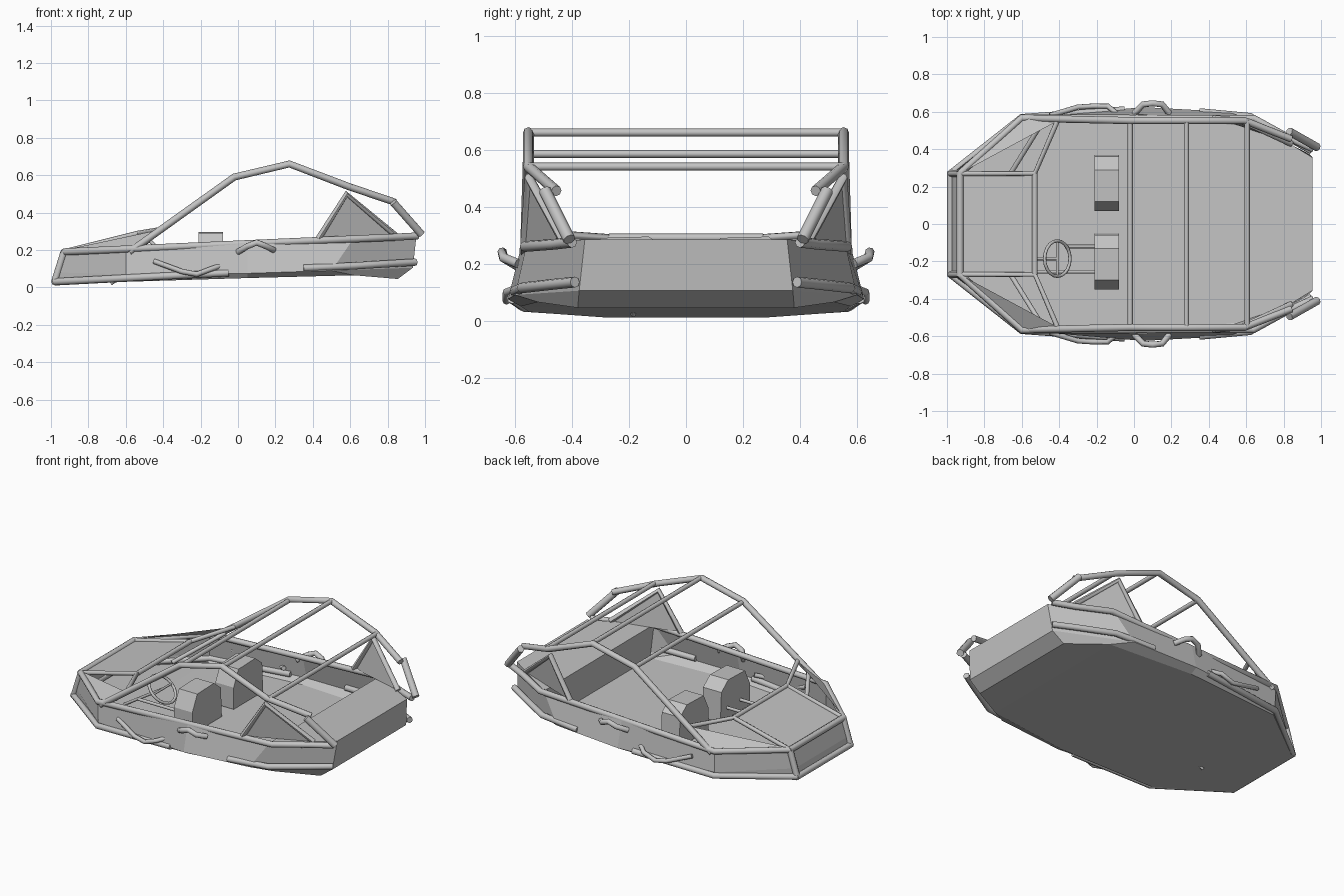
import bpy, bmesh, math
from mathutils import Vector

cube = bpy.data.objects.get("Cube")
if cube:
    bpy.data.objects.remove(cube, do_unlink=True)

grey = bpy.data.materials.new("plain_grey")
grey.use_nodes = True
COL = (0.55, 0.55, 0.55, 1)
grey.diffuse_color = COL
grey.node_tree.nodes["Principled BSDF"].inputs["Base Color"].default_value = COL


def link(name, data):
    obj = bpy.data.objects.new(name, data)
    bpy.context.collection.objects.link(obj)
    return obj


def mirror(pts):
    return [(x, -y, z) for x, y, z in pts]


def pipe(name, pts, r=0.019, cyclic=False):
    """Round tube through the points, with closed ends."""
    cu = bpy.data.curves.new(name, 'CURVE')
    cu.dimensions = '3D'
    cu.bevel_depth = r
    cu.bevel_resolution = 2
    cu.use_fill_caps = True
    sp = cu.splines.new('POLY')
    sp.points.add(len(pts) - 1)
    for p, co in zip(sp.points, pts):
        p.co = (*co, 1)
    sp.use_cyclic_u = cyclic
    cu.materials.append(grey)
    obj = link(name, cu)
    bpy.ops.object.select_all(action='DESELECT')
    obj.select_set(True)
    bpy.context.view_layer.objects.active = obj
    bpy.ops.object.convert(target='MESH')
    bpy.ops.object.shade_smooth_by_angle(angle=math.radians(50))


def pair(name, pts, r=0.019):
    pipe(name + "_left", pts, r)
    pipe(name + "_right", mirror(pts), r)


def cross(name, x, y, z, r=0.019):
    pipe(name, [(x, -y, z), (x, y, z)], r)


def mesh(name, build):
    me = bpy.data.meshes.new(name)
    bm = bmesh.new()
    build(bm)
    bmesh.ops.recalc_face_normals(bm, faces=bm.faces)
    bm.to_mesh(me)
    bm.free()
    me.materials.append(grey)
    return link(name, me)


def panel(name, pts):
    mesh(name, lambda bm: bm.faces.new([bm.verts.new(p) for p in pts]))


# Hull outlines, nose to tail along one side
bottom = [(-.98, .27, .01), (-.6, .55, .03), (.05, .58, .05), (.62, .52, .065), (.855, .38, .045)]
middle = [(-.965, .27, .08), (-.6, .565, .07), (.05, .625, .075), (.5, .6, .09), (.935, .375, .105)]
top = [(-.93, .27, .19), (-.6, .57, .2), (.05, .585, .235), (.62, .56, .265), (.955, .355, .285)]


def hull(bm):
    rings = [[bm.verts.new(p) for p in half + mirror(half)[::-1]] for half in (bottom, middle, top)]
    n = len(rings[0])
    for lo, hi in zip(rings, rings[1:]):
        for i in range(n):
            j = (i + 1) % n
            bm.faces.new((lo[i], lo[j], hi[j], hi[i]))
    # floor strips, one between each pair of stations
    lo = rings[0]
    for i in range(len(bottom) - 1):
        bm.faces.new((lo[i], lo[i + 1], lo[n - 2 - i], lo[n - 1 - i]))


mesh("hull", hull)

# Rear deck with a step down to the floor
deck = top[3:]
panel("rear_deck", deck + mirror(deck)[::-1])
step = [bottom[3], top[3]]
panel("deck_step", step + mirror(step)[::-1])

# Hood and side panels
hood = [(-.93, .27, .19), (-.53, .27, .29)]
panel("hood", hood + mirror(hood)[::-1])
cowl = [(-.93, .27, .2), (-.41, .55, .31), (-.6, .57, .2)]
fin = [(.43, .57, .26), (.58, .55, .51), (.84, .43, .28)]
for name, pts in (("cowl_side", cowl), ("rear_fin", fin)):
    panel(name + "_left", pts)
    panel(name + "_right", mirror(pts))

# Perimeter rails
pair("lower_rail", [(-.98, .27, .03), (-.6, .57, .05), (-.05, .61, .078)])
pair("lower_rear_rail", [(.35, .6, .103), (.62, .575, .115), (.83, .46, .128), (.95, .39, .135)])
pair("upper_rail", [(-.93, .27, .19), (-.6, .567, .205), (.64, .565, .26),
                    (.83, .46, .268), (.96, .4, .275)])
pair("nose_post", [(-.98, .27, .03), (-.93, .27, .19)])
cross("nose_lower_bar", -.98, .28, .03)
cross("nose_upper_bar", -.93, .28, .19)

# Hood frame
pair("hood_frame", [(-.93, .27, .19), (-.53, .27, .29), (-.41, .55, .31)], .014)
cross("hood_rear_bar", -.53, .27, .29, .015)
pair("nose_brace", [(-.48, .56, .25), (-.66, .27, .12)], .013)

# Roll cage
pair("cage_side", [(-.58, .565, .19), (-.02, .553, .59), (.275, .553, .66),
                   (.59, .553, .54), (.84, .455, .455)])
pair("rear_bumper", [(.83, .495, .455), (.98, .41, .285)], .022)
for i, (x, z) in enumerate(((-.02, .585), (.28, .66), (.605, .54))):
    cross("cage_crossbar_%d" % (i + 1), x, .555, z, .014)
pair("fin_frame", [(.43, .565, .26), (.58, .55, .5), (.84, .43, .28)], .017)

# Side bumps
pair("side_step", [(0, .59, .19), (.05, .64, .22), (.1, .645, .24), (.15, .64, .22), (.19, .59, .2)], .017)
pair("side_guard", [(-.45, .58, .14), (-.3, .625, .085), (-.22, .63, .07),
                    (-.14, .63, .1), (-.08, .58, .12)], .014)

# Seats: rounded blocks extruded along x
profile = [(-.15, .05), (-.15, .19), (-.1, .29), (.07, .295), (.14, .24), (.15, .05)]


def seat(yc):
    def build(bm):
        face = bm.faces.new([bm.verts.new((-.21, yc + y, z)) for y, z in profile])
        out = bmesh.ops.extrude_face_region(bm, geom=[face])
        moved = [v for v in out['geom'] if isinstance(v, bmesh.types.BMVert)]
        bmesh.ops.translate(bm, verts=moved, vec=(.13, 0, 0))
    return build


mesh("seat_left", seat(.22))
mesh("seat_right", seat(-.2))

# Steering wheel, column and floor rods
hub = Vector((-.41, -.185, .19))
ring = []
for i in range(20):
    a = math.tau * i / 20
    ring.append(hub + Vector((.068 * math.cos(a), .095 * math.sin(a), -.066 * math.cos(a))))
pipe("steering_wheel", ring, .009, True)
pipe("steering_spoke", [ring[5], ring[15]], .007)
pipe("steering_column", [hub, (-.68, -.185, .02)], .009)
for i, (x, y) in enumerate(((-.37, -.12), (-.53, -.255))):
    pipe("floor_rod_%d" % (i + 1), [(x, y, .12), (-.2, y, .12)], .01)
